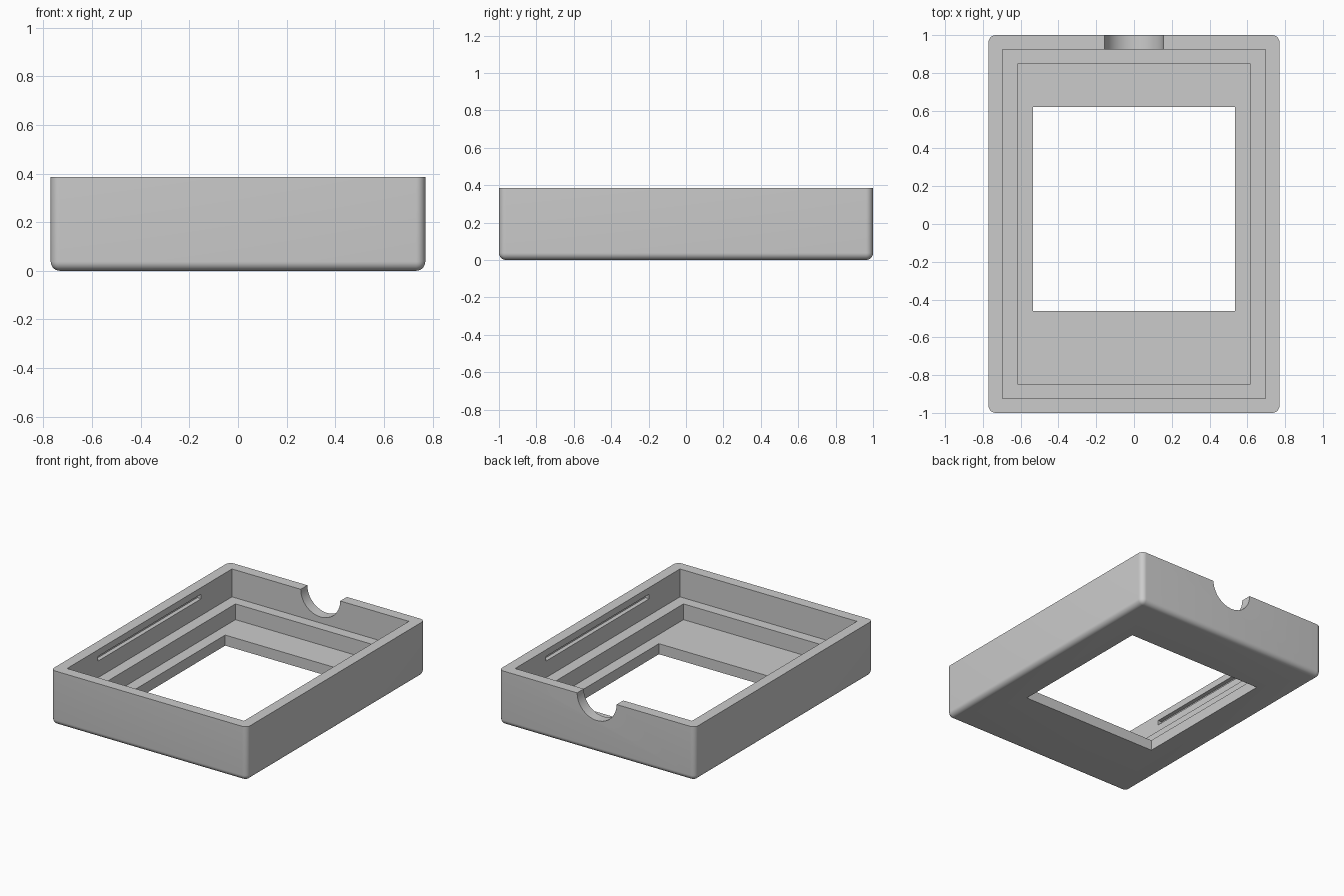
import bpy
import bmesh
import math

default = bpy.data.objects.get("Cube")
if default:
    bpy.data.objects.remove(default, do_unlink=True)

HEIGHT = 0.385
HALF_X, HALF_Y = 0.77, 1.0
ROUND = 0.038
ABOVE = 0.6      # cutters reach past the open rim

# Single grey material
grey = bpy.data.materials.new("plain grey")
grey.use_nodes = True
colour = (0.6, 0.6, 0.6, 1.0)
grey.diffuse_color = colour
grey.node_tree.nodes["Principled BSDF"].inputs["Base Color"].default_value = colour


def add_box(name, x0, x1, y0, y1, z0, z1):
    """Axis-aligned box between the given limits."""
    bpy.ops.mesh.primitive_cube_add(size=1)
    box = bpy.context.object
    box.name = name
    box.data.materials.append(grey)
    for v in box.data.vertices:
        v.co.x = x1 if v.co.x > 0 else x0
        v.co.y = y1 if v.co.y > 0 else y0
        v.co.z = z1 if v.co.z > 0 else z0
    return box


def cut(target, cutter):
    """Subtract the cutter, then discard it."""
    mod = target.modifiers.new(cutter.name, "BOOLEAN")
    mod.operation = "DIFFERENCE"
    mod.solver = "EXACT"
    mod.object = cutter
    cutter.hide_render = True
    bpy.ops.object.select_all(action="DESELECT")
    target.select_set(True)
    bpy.context.view_layer.objects.active = target
    bpy.ops.object.modifier_apply(modifier=mod.name)
    bpy.data.objects.remove(cutter, do_unlink=True)


# Outer shell: rounded uprights and underside, crisp top rim
case = add_box("bezel_case", -HALF_X, HALF_X, -HALF_Y, HALF_Y, 0, HEIGHT)
bm = bmesh.new()
bm.from_mesh(case.data)
rounded = [e for e in bm.edges if min(v.co.z for v in e.verts) < HEIGHT / 2]
bmesh.ops.bevel(bm, geom=rounded, offset=ROUND, segments=8, profile=0.5,
                affect="EDGES", clamp_overlap=True)
bm.to_mesh(case.data)
bm.free()

# Stepped cavity and the off-centre window through the floor
cut(case, add_box("upper_pocket", -0.695, 0.695, -0.925, 0.925, 0.187, ABOVE))
cut(case, add_box("lower_pocket", -0.615, 0.615, -0.85, 0.85, 0.075, ABOVE))
cut(case, add_box("window", -0.535, 0.535, -0.46, 0.62, -0.2, ABOVE))

# Long snap grooves inside both side walls
for side in (-1, 1):
    xs = sorted((side * 0.6, side * 0.725))
    cut(case, add_box("groove", xs[0], xs[1], -0.58, 0.58, 0.305, 0.338))

# Half-round cable notch in the back wall
bpy.ops.mesh.primitive_cylinder_add(vertices=64, radius=0.155, depth=0.3,
                                    location=(0, 0.98, HEIGHT),
                                    rotation=(math.pi / 2, 0, 0))
notch = bpy.context.object
notch.name = "cable_notch"
notch.data.materials.append(grey)
cut(case, notch)

bpy.ops.object.shade_smooth_by_angle(angle=math.radians(30))
